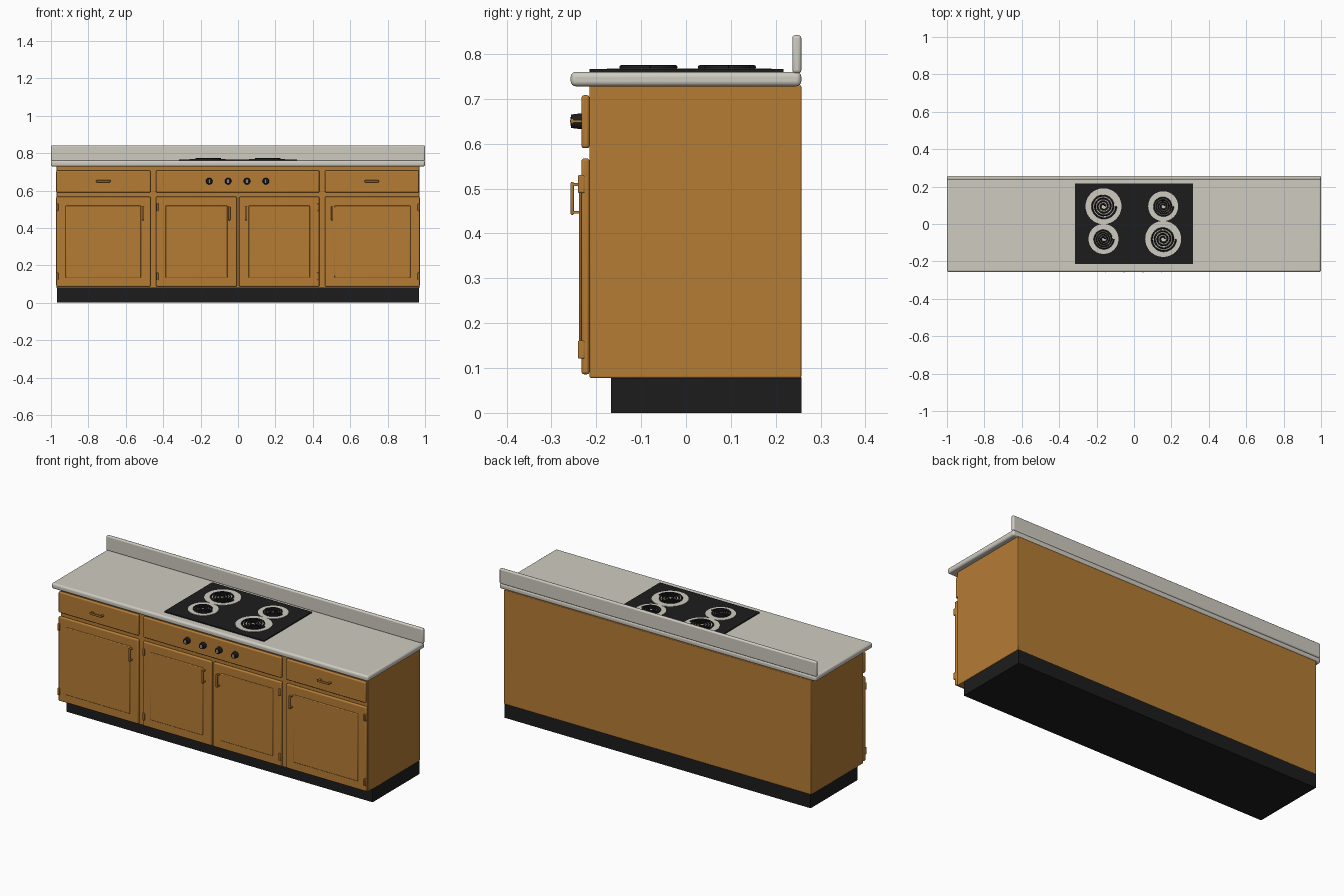
import bpy, math

cube = bpy.data.objects.get("Cube")
if cube:
    bpy.data.objects.remove(cube, do_unlink=True)


def material(name, r, g, b):
    m = bpy.data.materials.new(name)
    m.use_nodes = True
    m.diffuse_color = (r, g, b, 1)
    bsdf = next(n for n in m.node_tree.nodes if n.type == 'BSDF_PRINCIPLED')
    bsdf.inputs["Base Color"].default_value = (r, g, b, 1)
    return m


wood = material("warm_wood", 0.46, 0.2, 0.036)
stone = material("pale_worktop", 0.62, 0.6, 0.53)
black = material("black", 0.012, 0.012, 0.012)
white = material("white_mark", 0.8, 0.8, 0.78)


def finish(obj, name, mat, bevel=0, segments=3):
    obj.name = name
    obj.data.materials.append(mat)
    if bevel:
        mod = obj.modifiers.new("Rounded edges", 'BEVEL')
        mod.width = bevel
        mod.segments = segments
        mod.limit_method = 'ANGLE'
        bpy.ops.object.shade_smooth_by_angle(angle=math.radians(35))
    return obj


def box(name, x, y, z, mat, bevel=0, segments=3):
    """Box from (low, high) pairs along each axis."""
    spans = (x, y, z)
    bpy.ops.mesh.primitive_cube_add(size=1, location=[(a + b) / 2 for a, b in spans])
    obj = bpy.context.object
    obj.scale = [b - a for a, b in spans]
    bpy.ops.object.transform_apply(location=False, rotation=False, scale=True)
    return finish(obj, name, mat, bevel, segments)


def cylinder(name, loc, r1, r2, depth, mat, rot=0, sides=32):
    bpy.ops.mesh.primitive_cone_add(vertices=sides, radius1=r1, radius2=r2, depth=depth,
                                    location=loc, rotation=(rot, 0, 0))
    obj = finish(bpy.context.object, name, mat)
    bpy.ops.object.shade_smooth_by_angle(angle=math.radians(35))
    return obj


def handle(name, x, z, half, upright):
    """Bar pull on two posts, upright or lying."""
    w = 0.006
    for i, s in enumerate((-1, 1)):
        c = s * (half - w)
        px, pz = (x, z + c) if upright else (x + c, z)
        box(f"{name}_post_{i + 1}", (px - w, px + w), (-0.252, -0.232), (pz - w / 2, pz + w / 2), wood)
    hx, hz = (w, half) if upright else (half, w)
    box(f"{name}_bar", (x - hx, x + hx), (-0.257, -0.25), (z - hz, z + hz), wood, 0.003, 2)


# Carcass, plinth, worktop and splashback
box("plinth", (-0.967, 0.967), (-0.167, 0.257), (0, 0.079), black)
box("cabinet_body", (-0.97, 0.97), (-0.215, 0.257), (0.078, 0.73), wood, 0.003, 2)
box("worktop", (-1, 1), (-0.257, 0.257), (0.728, 0.76), stone, 0.011, 4)
box("splashback", (-1, 1), (0.237, 0.257), (0.757, 0.842), stone, 0.007, 3)

# Doors with raised panels, pulls and hinges: low x, high x, pull x, hinge x
doors = [(-0.972, -0.468, -0.508, -0.967), (-0.438, -0.006, -0.047, -0.431),
         (0.006, 0.435, 0.043, 0.428), (0.465, 0.972, 0.503, 0.967)]
for n, (a, b, pull, hinge) in enumerate(doors, 1):
    box(f"door_{n}", (a, b), (-0.233, -0.215), (0.086, 0.567), wood, 0.006)
    box(f"door_panel_{n}", (a + 0.05, b - 0.05), (-0.238, -0.23), (0.134, 0.519), wood, 0.004, 2)
    handle(f"door_pull_{n}", pull, 0.478, 0.037, True)
    for level, z in (("lower", 0.141), ("upper", 0.51)):
        box(f"{level}_hinge_{n}", (hinge - 0.006, hinge + 0.006), (-0.241, -0.225),
            (z - 0.02, z + 0.02), wood, 0.003, 2)

# Drawer fronts and control panel
for name, a, b in (("right_drawer", -0.972, -0.468), ("control_panel", -0.438, 0.435),
                   ("left_drawer", 0.465, 0.967)):
    box(name, (a, b), (-0.233, -0.215), (0.59, 0.708), wood, 0.006)
handle("right_drawer_pull", -0.72, 0.65, 0.038, False)
handle("left_drawer_pull", 0.715, 0.65, 0.038, False)

# Control knobs with pointer marks
for n in range(4):
    x = -0.154 + n * 0.101
    cylinder(f"knob_{n + 1}", (x, -0.244, 0.65), 0.018, 0.015, 0.024, black, math.pi / 2)
    box(f"knob_mark_{n + 1}", (x - 0.002, x + 0.002), (-0.258, -0.255), (0.641, 0.659), white)

# Cooktop plate
box("cooktop", (-0.315, 0.315), (-0.215, 0.217), (0.757, 0.766), black)


def coil(name, x, y, radius, turns):
    """Flat spiral heating element."""
    curve = bpy.data.curves.new(name, 'CURVE')
    curve.dimensions = '3D'
    curve.bevel_depth = 0.0045
    curve.bevel_resolution = 2
    curve.use_fill_caps = True
    spline = curve.splines.new('POLY')
    count = turns * 32
    spline.points.add(count)
    for i, p in enumerate(spline.points):
        t = i / count
        r = 0.008 + (radius - 0.008) * t
        angle = t * turns * math.tau
        p.co = (x + r * math.cos(angle), y + r * math.sin(angle), 0.7705, 1)
    obj = bpy.data.objects.new(name, curve)
    bpy.context.collection.objects.link(obj)
    curve.materials.append(black)


# Burners: pale drip pan under a black coil
burners = [(-0.163, 0.095, True), (-0.163, -0.08, False),
           (0.156, 0.095, False), (0.156, -0.08, True)]
for n, (x, y, large) in enumerate(burners, 1):
    r = 0.096 if large else 0.08
    cylinder(f"drip_pan_{n}", (x, y, 0.766), r, r, 0.004, stone, sides=48)
    coil(f"burner_coil_{n}", x, y, 0.068 if large else 0.054, 4)
